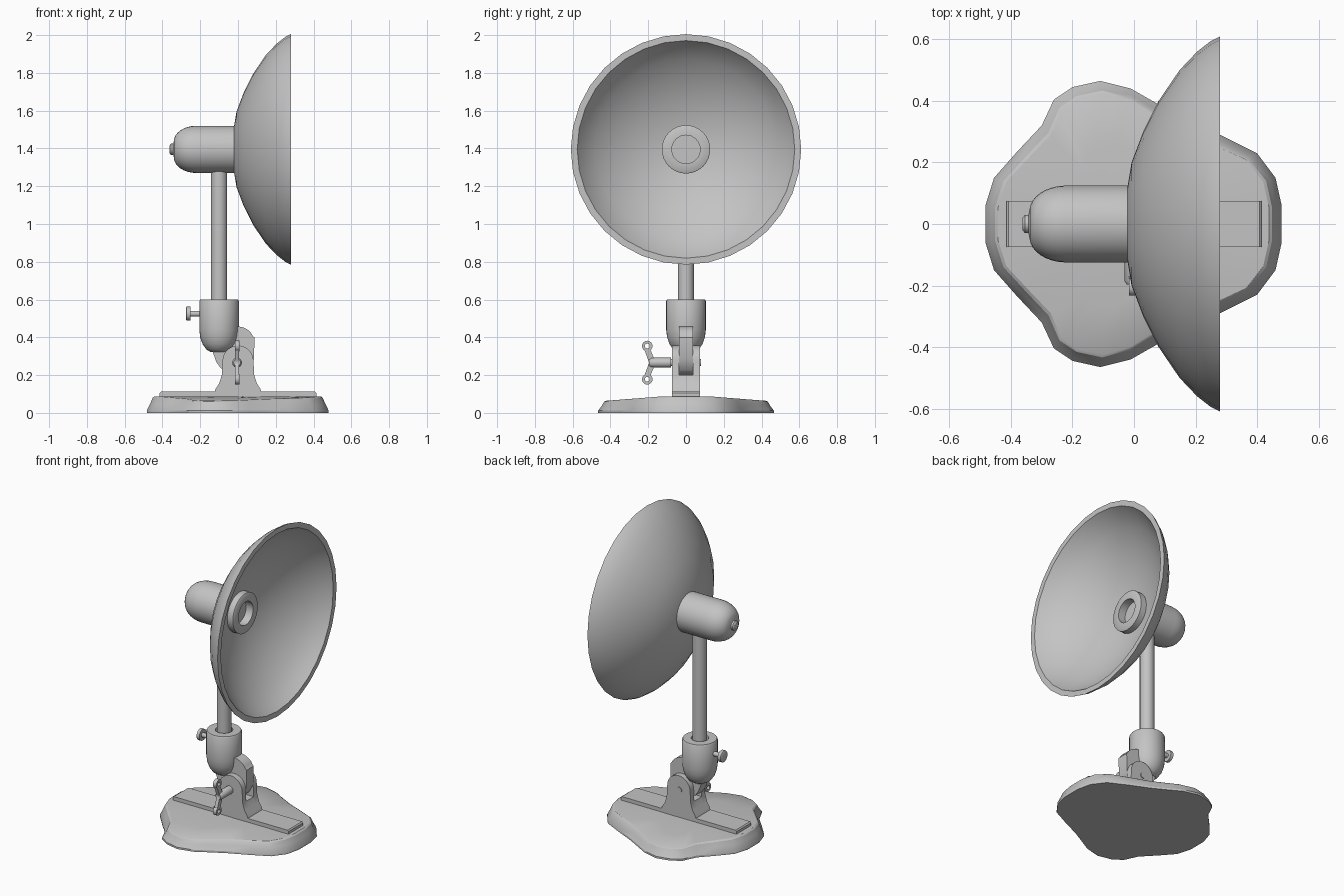
import bpy, bmesh, math
from mathutils import Vector, Matrix

if "Cube" in bpy.data.objects:
    bpy.data.objects.remove(bpy.data.objects["Cube"])

grey = bpy.data.materials.new("plain grey")
grey.use_nodes = True
colour = (0.55, 0.55, 0.55, 1)
grey.diffuse_color = colour
grey.node_tree.nodes["Principled BSDF"].inputs["Base Color"].default_value = colour


def finish(name, bm, angle=35):
    """Turn a bmesh into a shaded object."""
    bmesh.ops.remove_doubles(bm, verts=bm.verts, dist=1e-5)
    bmesh.ops.recalc_face_normals(bm, faces=bm.faces)
    mesh = bpy.data.meshes.new(name)
    bm.to_mesh(mesh)
    bm.free()
    mesh.materials.append(grey)
    obj = bpy.data.objects.new(name, mesh)
    bpy.context.collection.objects.link(obj)
    bpy.ops.object.select_all(action='DESELECT')
    obj.select_set(True)
    bpy.context.view_layer.objects.active = obj
    bpy.ops.object.shade_smooth_by_angle(angle=math.radians(angle))
    return obj


def skin(bm, rings, closed=False):
    """Bridge rings of equal length with faces."""
    pairs = list(zip(rings, rings[1:]))
    if closed:
        pairs.append((rings[-1], rings[0]))
    n = len(rings[0])
    for a, b in pairs:
        for i in range(n):
            j = (i + 1) % n
            bm.faces.new((a[i], a[j], b[j], b[i]))


def lathe(name, profile, origin, axis, segments=32, closed=False):
    """Turn (radius, distance) pairs around an axis."""
    bm = bmesh.new()
    turn = Vector((0, 0, 1)).rotation_difference(Vector(axis)).to_matrix()
    rings = []
    for r, h in profile:
        ring = []
        for i in range(segments):
            t = math.tau * i / segments
            p = Vector((r * math.cos(t), r * math.sin(t), h))
            ring.append(bm.verts.new(Vector(origin) + turn @ p))
        rings.append(ring)
    skin(bm, rings, closed)
    return finish(name, bm)


def prism(name, outline, low, high, axis="y"):
    """Extrude an outline: (x, z) along y, or (y, z) along x."""
    bm = bmesh.new()
    rings = []
    for d in (low, high):
        rings.append([bm.verts.new((a, d, z) if axis == "y" else (d, a, z))
                      for a, z in outline])
    skin(bm, rings)
    for ring in rings:
        bm.faces.new(ring)
    return finish(name, bm)


def arc(cx, cz, r, start, end, steps=10):
    return [(cx + r * math.cos(math.radians(start + (end - start) * i / steps)),
             cz + r * math.sin(math.radians(start + (end - start) * i / steps)))
            for i in range(steps + 1)]


# Lobed foot with a flared edge and a gently sagging top
half = [(.48, .06), (.46, .15), (.4, .23), (.28, .29), (.16, .345), (.06, .4),
        (-.01, .44), (-.11, .465), (-.2, .445), (-.26, .405), (-.3, .32),
        (-.38, .235), (-.455, .15), (-.483, .06)]
outline = half + [(x, -y) for x, y in reversed(half)]


def top_height(y):
    t = min(max((abs(y) - .12) / .3, 0), 1)
    return .088 - .024 * t


bm = bmesh.new()
rings = []
for inset, level in ((0, 0), (0, .012), (.02, .6), (.032, .92), (.042, 1), (.2, 1), (.34, 1)):
    ring = []
    for x, y in outline:
        p = Vector((x, y)) * (1 - inset / math.hypot(x, y))
        z = level if level < .1 else level * top_height(p.y)
        ring.append(bm.verts.new((p.x, p.y, z)))
    rings.append(ring)
skin(bm, rings)
bm.faces.new(rings[0])
bm.faces.new(rings[-1])
finish("foot", bm, 30)

# Mounting strip
prism("mounting_strip", [(-.415, .08), (.415, .08), (.415, .105), (.408, .112),
                         (-.408, .112), (-.415, .105)], -.075, .075)

# Hinge bracket: two cheeks joined by a solid lower block
flare = [(.125, .105), (.118, .128), (.1, .155), (.086, .2)]
cheek = flare + arc(0, .275, .082, 0, 180, 14) + [(-x, z) for x, z in reversed(flare)]
for side, name in ((1, "back_cheek"), (-1, "front_cheek")):
    prism(name, cheek, side * .038, side * .075)
block = flare + [(-x, z) for x, z in reversed(flare)]
prism("bracket_block", block, -.04, .04)

# Hinge arm between the cheeks
arm = ([(-.14, .34), (-.115, .27), (-.09, .235)] + arc(0, .275, .075, 210, 320, 6)
       + [(.085, .285), (.087, .4)] + arc(0, .37, .087, 25, 85, 6) + [(-.02, .46), (-.1, .4)])
prism("hinge_arm", arm, -.037, .037)

# Cup holding the pole
cup = [(0, .32), (.045, .322), (.068, .336), (.088, .365), (.1, .4), (.105, .44),
       (.105, .592), (.1, .6), (.052, .6), (.052, .57), (0, .57)]
lathe("pole_cup", cup, (-.1, 0, 0), (0, 0, 1))
lathe("pole", [(0, .56), (.043, .56), (.043, 1.33), (0, 1.33)], (-.1, 0, 0), (0, 0, 1), 24)

# Set screw on the cup
screw = [(0, .09), (.015, .09), (.015, .152), (.037, .152), (.037, .172), (.03, .176), (0, .176)]
lathe("set_screw", screw, (-.1, 0, .525), (-1, 0, 0), 16)

# Wing bolt through the hinge
bolt = [(0, -.08), (.018, -.08), (.018, .08), (.026, .08), (.026, .185), (.018, .197), (0, .197)]
lathe("hinge_bolt", bolt, (-.005, 0, .266), (0, -1, 0), 16)
for s, name in ((1, "upper_wing"), (-1, "lower_wing")):
    blade = [(-.16, .266), (-.195, .266), (-.222, .266 + s * .072), (-.188, .266 + s * .068)]
    prism(name, blade, -.016, .006, "x")
    eyelet = [(.013, -.012), (.028, -.012), (.028, .012), (.013, .012)]
    lathe(name + "_eyelet", eyelet, (-.005, -.205, .266 + s * .088), (1, 0, 0), 16, True)

# Lamp housing with rounded back and end nub
centre = (0, 0, 1.395)
housing = [(0, .362), (.02, .362), (.03, .355), (.03, .343), (.042, .34)]
housing += [(.042 + .083 * math.sin(t * math.pi / 16), .22 + .12 * math.cos(t * math.pi / 16))
            for t in range(1, 9)]
housing += [(.125, -.005), (0, -.005)]
lathe("lamp_housing", housing, centre, (-1, 0, 0))

# Dish reflector shell
dish = [(.115, -.022), (.2, -.008), (.3, .03), (.4, .08), (.5, .148), (.56, .205),
        (.595, .25), (.61, .28), (.576, .28), (.545, .235), (.48, .17), (.38, .102),
        (.28, .055), (.18, .022), (.115, .01)]
lathe("dish_reflector", dish, centre, (1, 0, 0), 32, True)

# Socket collar inside the dish
collar = [(.128, 0), (.128, .052), (.122, .056), (.075, .056), (.075, .006), (0, .006)]
lathe("socket_collar", collar, centre, (1, 0, 0))
